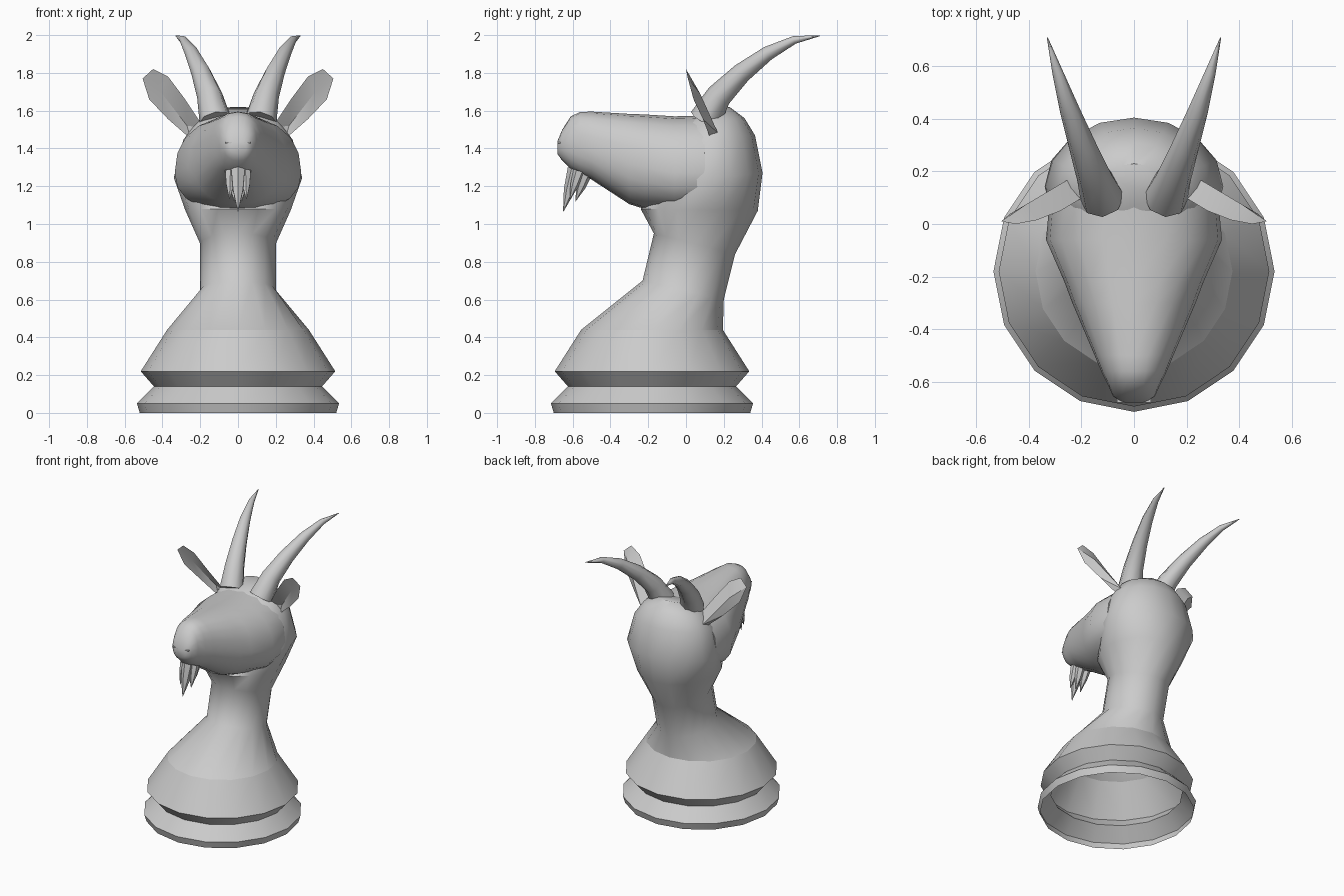
import bpy, bmesh, math
from mathutils import Vector

if "Cube" in bpy.data.objects:
    bpy.data.objects.remove(bpy.data.objects["Cube"])

TAU = 2 * math.pi


def finish(name, bm, angle=40, recalc=True):
    if recalc:
        bmesh.ops.recalc_face_normals(bm, faces=bm.faces)
    me = bpy.data.meshes.new(name)
    bm.to_mesh(me)
    bm.free()
    ob = bpy.data.objects.new(name, me)
    bpy.context.collection.objects.link(ob)
    bpy.ops.object.select_all(action='DESELECT')
    ob.select_set(True)
    bpy.context.view_layer.objects.active = ob
    bpy.ops.object.shade_smooth_by_angle(angle=math.radians(angle))
    return ob


def loft(bm, rings, cap_start=False, cap_end=False):
    vs = [[bm.verts.new(p) for p in r] for r in rings]
    n = len(vs[0])
    for a, b in zip(vs, vs[1:]):
        for i in range(n):
            j = (i + 1) % n
            bm.faces.new((a[i], a[j], b[j], b[i]))
    if cap_start:
        bm.faces.new(vs[0][::-1])
    if cap_end:
        bm.faces.new(vs[-1])


def spow(v, e):
    return math.copysign(abs(v) ** e, v)


def tube(bm, path, radii, n):
    # tapered tube following a path
    pts = [Vector(p) for p in path]
    rings = []
    for k, p in enumerate(pts):
        t = (pts[min(k + 1, len(pts) - 1)] - pts[max(k - 1, 0)]).normalized()
        u = t.cross(Vector((1, 0, 0))).normalized()
        w = t.cross(u)
        rings.append([p + radii[k] * (u * math.cos(TAU * i / n) + w * math.sin(TAU * i / n))
                      for i in range(n)])
    loft(bm, rings, True, True)


# turned base, open underneath
bm = bmesh.new()
loft(bm, [[(r * math.cos(TAU * i / 16), -0.18 + r * math.sin(TAU * i / 16), z) for i in range(16)]
          for r, z in [(0.52, 0), (0.535, 0.05), (0.445, 0.14), (0.515, 0.22), (0.375, 0.44)]])
finish("base", bm, recalc=False)

# neck and back of the head: front (y, z), back (y, z), half width
bm = bmesh.new()
rings = []
for fy, fz, by, bz, w in [(-0.555, 0.44, 0.195, 0.44, 0.375), (-0.23, 0.70, 0.20, 0.60, 0.20),
                          (-0.17, 0.95, 0.26, 0.84, 0.20), (-0.24, 1.08, 0.38, 1.07, 0.28),
                          (-0.12, 1.22, 0.405, 1.27, 0.34), (-0.10, 1.42, 0.365, 1.47, 0.29),
                          (-0.03, 1.53, 0.31, 1.56, 0.22), (0.05, 1.57, 0.23, 1.62, 0.11)]:
    ring = []
    for i in range(16):
        c, s = math.cos(TAU * i / 16), math.sin(TAU * i / 16)
        t = (s + 1) / 2
        ring.append((w * c, fy + (by - fy) * t, fz + (bz - fz) * t))
    rings.append(ring)
loft(bm, rings, cap_end=True)
finish("neck", bm, 50, recalc=False)

# face and snout: y, half width, height of widest point, top, bottom
bm = bmesh.new()
rings = []
for y, w, zw, top, bot in [(0.10, 0.32, 1.27, 1.575, 1.06), (-0.06, 0.335, 1.27, 1.57, 1.06),
                           (-0.22, 0.265, 1.30, 1.58, 1.08), (-0.30, 0.235, 1.32, 1.583, 1.105),
                           (-0.50, 0.15, 1.39, 1.595, 1.235), (-0.56, 0.125, 1.41, 1.593, 1.262),
                           (-0.61, 0.10, 1.43, 1.57, 1.29), (-0.655, 0.08, 1.425, 1.50, 1.335),
                           (-0.68, 0.045, 1.41, 1.44, 1.37)]:
    ring = []
    for i in range(20):
        c, s = spow(math.cos(TAU * i / 20), 0.88), spow(math.sin(TAU * i / 20), 0.88)
        ring.append((w * c, y, zw + s * ((top - zw) if s > 0 else (zw - bot))))
    rings.append(ring)
loft(bm, rings, True, True)
finish("face", bm, 45)

# horns
for side, tag in ((1, "left"), (-1, "right")):
    bm = bmesh.new()
    path = [(0.12, 0.10, 1.55), (0.15, 0.175, 1.68), (0.195, 0.295, 1.80),
            (0.245, 0.435, 1.905), (0.29, 0.575, 1.975), (0.33, 0.71, 1.997)]
    tube(bm, [(side * x, y, z) for x, y, z in path], [0.085, 0.068, 0.053, 0.038, 0.021, 0.002], 8)
    finish("horn_" + tag, bm, 50)

# cupped ears: rim joined to an inner hollow and an outer ridge
rim = [(0.18, 0.11, 1.51), (0.28, 0.05, 1.66), (0.37, 0.015, 1.78), (0.45, 0.0, 1.82),
       (0.505, 0.01, 1.77), (0.47, 0.04, 1.66), (0.37, 0.09, 1.555), (0.25, 0.13, 1.45)]
for side, tag in ((1, "left"), (-1, "right")):
    bm = bmesh.new()
    vs = [bm.verts.new((side * x, y, z)) for x, y, z in rim]
    for low, high in (((0.27, 0.13, 1.52), (0.41, 0.045, 1.70)),
                      ((0.25, 0.17, 1.48), (0.41, 0.075, 1.69))):
        a = bm.verts.new((side * low[0], low[1], low[2]))
        b = bm.verts.new((side * high[0], high[1], high[2]))
        for i in range(8):
            apex = b if 1 <= i <= 5 else a
            bm.faces.new((vs[i], vs[(i + 1) % 8], apex))
        bm.faces.new((vs[1], b, a))
        bm.faces.new((vs[6], a, b))
    finish("ear_" + tag, bm, 25)

# beard made of pointed tufts: root, tip, root radius
bm = bmesh.new()
for root, tip, r in [((0, -0.585, 1.29), (0, -0.65, 1.065), 0.042),
                     ((0.04, -0.565, 1.28), (0.045, -0.615, 1.13), 0.032),
                     ((-0.04, -0.565, 1.28), (-0.045, -0.615, 1.13), 0.032),
                     ((0.025, -0.53, 1.27), (0.02, -0.585, 1.12), 0.034),
                     ((-0.025, -0.53, 1.27), (-0.02, -0.585, 1.12), 0.034)]:
    mid = [0.5 * (p + q) for p, q in zip(root, tip)]
    tube(bm, [root, mid, tip], [r, r * 0.72, 0.001], 6)
finish("beard", bm, 30)

# mouth crease
bm = bmesh.new()
bmesh.ops.create_cube(bm, size=1)
for v in bm.verts:
    v.co = Vector((v.co.x * 0.13, v.co.y * 0.04 - 0.66, v.co.z * 0.006 + 1.43))
finish("mouth", bm)
